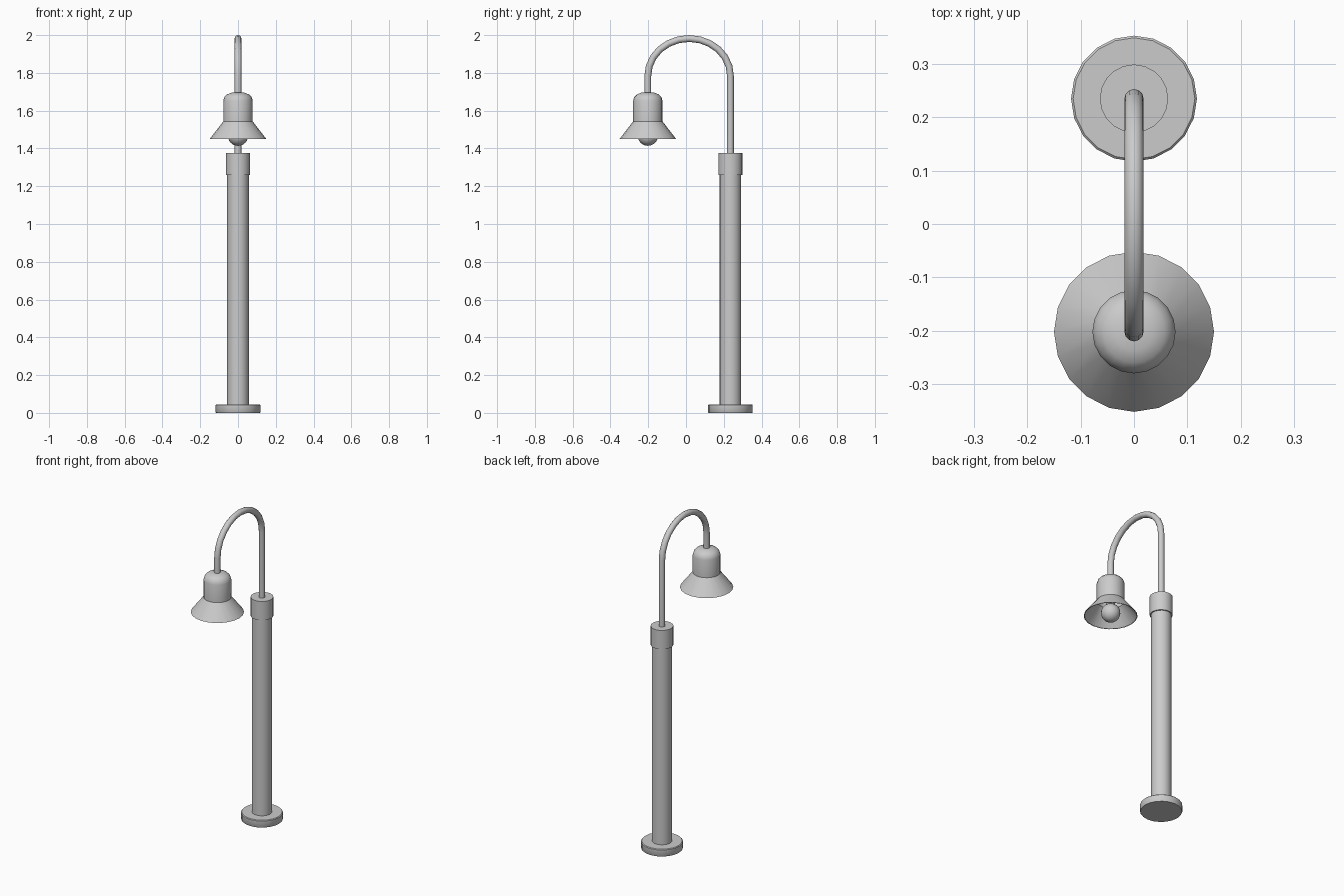
import bpy
import bmesh
from math import sin, cos, pi, radians

if "Cube" in bpy.data.objects:
    bpy.data.objects.remove(bpy.data.objects["Cube"])

POLE_Y, LAMP_Y = 0.235, -0.202
SIDES = 20


def smooth(obj):
    bpy.ops.object.select_all(action='DESELECT')
    obj.select_set(True)
    bpy.context.view_layer.objects.active = obj
    bpy.ops.object.shade_smooth_by_angle(angle=radians(35))


def lathe(name, profile, y):
    """Revolve (radius, z) points around a vertical axis at the given y."""
    bm = bmesh.new()
    verts = [bm.verts.new((r, 0, z)) for r, z in profile]
    edges = [bm.edges.new(pair) for pair in zip(verts, verts[1:])]
    bmesh.ops.spin(bm, geom=verts + edges, cent=(0, 0, 0), axis=(0, 0, 1),
                   angle=2 * pi, steps=SIDES, use_duplicate=False)
    bmesh.ops.remove_doubles(bm, verts=bm.verts, dist=0.0001)
    bmesh.ops.recalc_face_normals(bm, faces=bm.faces)
    mesh = bpy.data.meshes.new(name)
    bm.to_mesh(mesh)
    bm.free()
    obj = bpy.data.objects.new(name, mesh)
    obj.location.y = y
    bpy.context.collection.objects.link(obj)
    smooth(obj)
    return obj


# Post: foot plate, pole and collar
lathe("base_plate", [(0, 0), (0.116, 0), (0.118, 0.003), (0.118, 0.041),
                     (0.114, 0.045), (0, 0.045)], POLE_Y)
lathe("pole", [(0, 0.04), (0.057, 0.04), (0.057, 1.27), (0, 1.27)], POLE_Y)
lathe("collar", [(0, 1.26), (0.064, 1.26), (0.064, 1.377), (0, 1.377)], POLE_Y)

# Lampshade: domed cap, straight neck and flared skirt, hollow below
lathe("lampshade", [(0, 1.697), (0.035, 1.695), (0.058, 1.686), (0.072, 1.672),
                    (0.078, 1.652), (0.078, 1.543), (0.15, 1.45),
                    (0.146, 1.45), (0.074, 1.542), (0.074, 1.65),
                    (0.055, 1.68), (0, 1.69)], LAMP_Y)

# Bulb socket and bulb
lathe("bulb_socket", [(0, 1.685), (0.025, 1.685), (0.025, 1.505), (0, 1.505)], LAMP_Y)
bpy.ops.mesh.primitive_uv_sphere_add(segments=SIDES, ring_count=12, radius=0.054,
                                     location=(0, LAMP_Y, 1.468))
bulb = bpy.context.object
bulb.name = "bulb"
smooth(bulb)

# Gooseneck arm: tube swept along a half-ellipse with straight ends
mid, half = (POLE_Y + LAMP_Y) / 2, (POLE_Y - LAMP_Y) / 2
spring, rise, steps = 1.785, 0.197, 12
path = [(0, POLE_Y, 1.37)]
path += [(0, mid + half * cos(pi * i / steps), spring + rise * sin(pi * i / steps))
         for i in range(steps + 1)]
path += [(0, LAMP_Y, 1.685)]
curve = bpy.data.curves.new("gooseneck_arm", 'CURVE')
curve.dimensions = '3D'
curve.bevel_depth = 0.018
curve.bevel_resolution = 4
curve.use_fill_caps = True
spline = curve.splines.new('POLY')
spline.points.add(len(path) - 1)
for point, co in zip(spline.points, path):
    point.co = (*co, 1)
arm = bpy.data.objects.new("gooseneck_arm", curve)
bpy.context.collection.objects.link(arm)
bpy.ops.object.select_all(action='DESELECT')
arm.select_set(True)
bpy.context.view_layer.objects.active = arm
bpy.ops.object.convert(target='MESH')
smooth(bpy.context.object)
